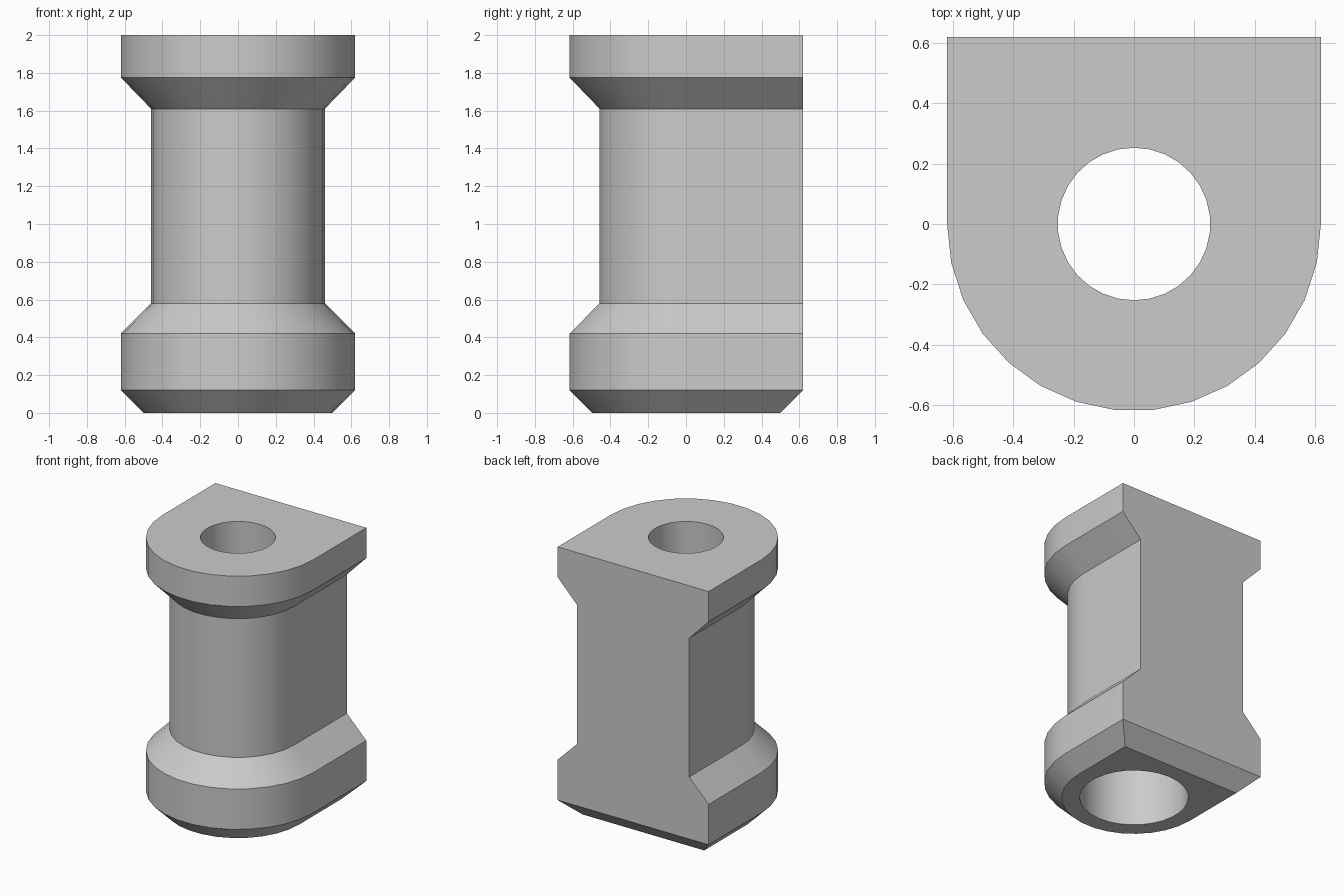
import bpy
import bmesh
from math import cos, sin, pi, radians

default = bpy.data.objects.get("Cube")
if default:
    bpy.data.objects.remove(default, do_unlink=True)

STEPS = 15   # segments per half circle
HALF = 0.62  # half width of the flanges

gray = bpy.data.materials.new("light gray")
gray.use_nodes = True
color = (0.6, 0.6, 0.6, 1)
gray.diffuse_color = color
gray.node_tree.nodes["Principled BSDF"].inputs["Base Color"].default_value = color


def d_outline(radius, back):
    """Half round front with straight sides to a flat back."""
    arc = [(radius * cos(pi + pi * i / STEPS), radius * sin(pi + pi * i / STEPS))
           for i in range(STEPS + 1)]
    return arc + [(radius, back), (-radius, back)]


def circle(radius):
    n = 2 * STEPS
    return [(radius * cos(pi / 2 + 2 * pi * i / n), radius * sin(pi / 2 + 2 * pi * i / n))
            for i in range(n)]


def loft(name, sections):
    """Closed solid through (z, outline) sections."""
    bm = bmesh.new()
    rings = [[bm.verts.new((x, y, z)) for x, y in outline] for z, outline in sections]
    for low, high in zip(rings, rings[1:]):
        n = len(low)
        for i in range(n):
            j = (i + 1) % n
            bm.faces.new((low[i], low[j], high[j], high[i]))
    bm.faces.new(rings[0][::-1])
    bm.faces.new(rings[-1])
    bmesh.ops.recalc_face_normals(bm, faces=bm.faces)
    mesh = bpy.data.meshes.new(name)
    bm.to_mesh(mesh)
    bm.free()
    mesh.materials.append(gray)
    obj = bpy.data.objects.new(name, mesh)
    bpy.context.collection.objects.link(obj)
    return obj


# Flanged body: chamfered foot, base, neck and top flange
profile = [(0, 0.5), (0.12, HALF), (0.42, HALF), (0.58, 0.46),
           (1.61, 0.46), (1.775, HALF), (2, HALF)]
body = loft("flanged_body", [(z, d_outline(r, 0.5 if z == 0 else HALF))
                             for z, r in profile])

# Stepped bore: wide socket below, narrow hole through the top
wide, narrow = circle(0.375), circle(0.253)
bore = loft("bore_cutter", [(-0.1, wide), (0.58, wide), (0.58, narrow), (2.1, narrow)])
bore.hide_render = True

cut = body.modifiers.new("bore", "BOOLEAN")
cut.operation = "DIFFERENCE"
cut.solver = "EXACT"
cut.object = bore
bpy.ops.object.select_all(action="DESELECT")
body.select_set(True)
bpy.context.view_layer.objects.active = body
bpy.ops.object.modifier_apply(modifier=cut.name)
bpy.data.objects.remove(bore, do_unlink=True)

bpy.ops.object.shade_smooth_by_angle(angle=radians(30))
